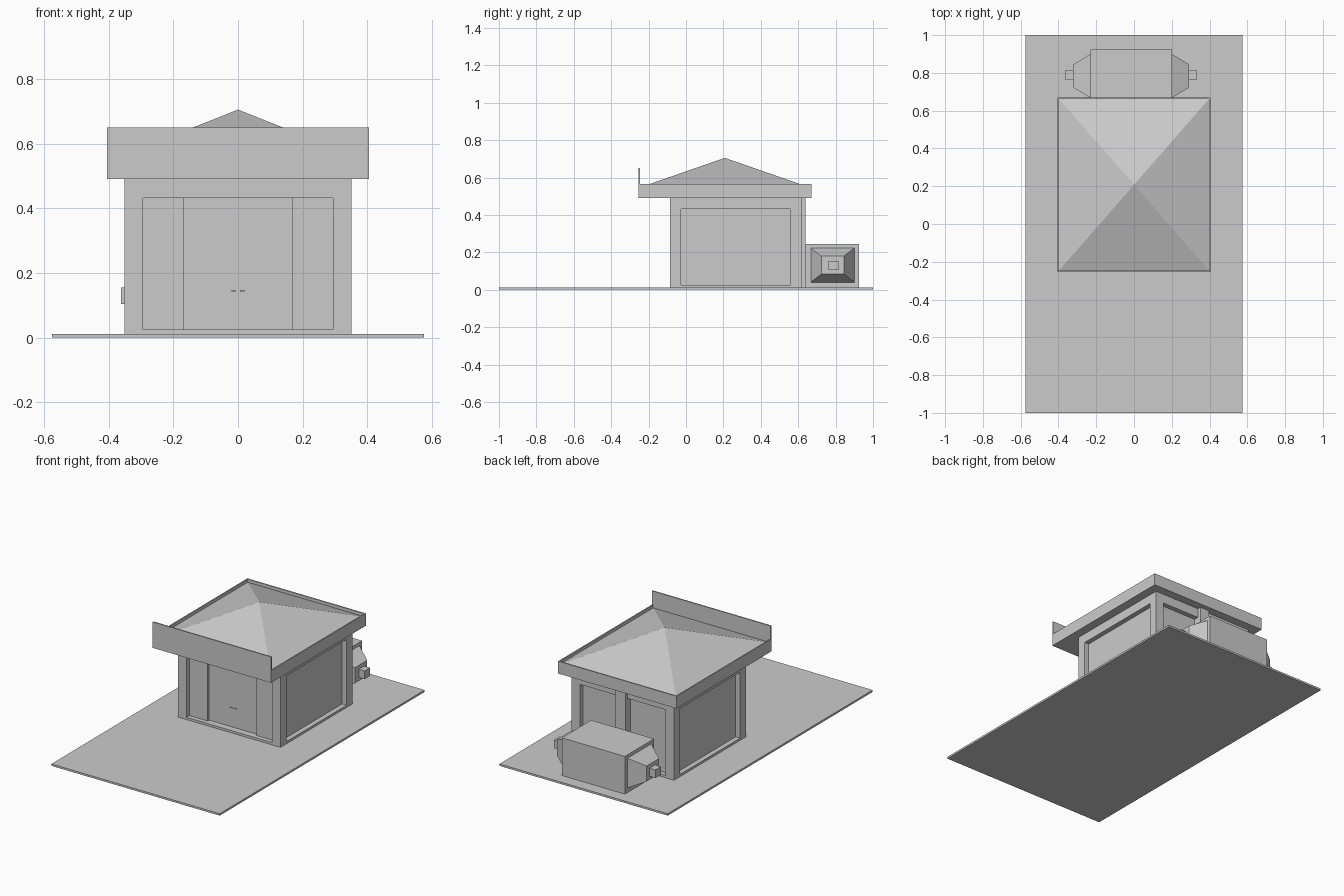
import bpy
import bmesh

old = bpy.data.objects.get("Cube")
if old:
    bpy.data.objects.remove(old, do_unlink=True)

GREY = (0.6, 0.6, 0.6, 1.0)
grey = bpy.data.materials.new("plain_grey")
grey.use_nodes = True
grey.diffuse_color = GREY
grey.node_tree.nodes["Principled BSDF"].inputs["Base Color"].default_value = GREY


def finish(name, bm):
    bmesh.ops.recalc_face_normals(bm, faces=bm.faces)
    mesh = bpy.data.meshes.new(name)
    bm.to_mesh(mesh)
    bm.free()
    mesh.materials.append(grey)
    obj = bpy.data.objects.new(name, mesh)
    bpy.context.collection.objects.link(obj)
    return obj


def box(name, x0, x1, y0, y1, z0, z1):
    bm = bmesh.new()
    for v in bmesh.ops.create_cube(bm, size=1)["verts"]:
        v.co = (x1 if v.co.x > 0 else x0,
                y1 if v.co.y > 0 else y0,
                z1 if v.co.z > 0 else z0)
    return finish(name, bm)


# Ground slab
GROUND = 0.012
box("ground_slab", -0.575, 0.575, -1, 1, 0, GROUND)

# Building: recessed core framed by posts, sills and headers
W, FRONT, BACK = 0.35, -0.085, 0.617
EAVE, POST, DEPTH = 0.49, 0.057, 0.03
SILL, HEAD = 0.026, 0.432
box("wall_core", -W + DEPTH, W - DEPTH, FRONT + 0.042, BACK - DEPTH, GROUND, EAVE)
for side, sx in (("left", 1), ("right", -1)):
    xs = sorted((sx * W, sx * (W - POST)))
    box(side + "_front_post", *xs, FRONT, FRONT + POST, GROUND, EAVE)
    box(side + "_back_post", *xs, BACK - POST, BACK, GROUND, EAVE)
    for part, z0, z1 in (("sill", GROUND, SILL), ("header", HEAD, EAVE)):
        box(side + "_" + part, *xs, FRONT + POST, BACK - POST, z0, z1)

inner = W - POST
for part, z0, z1 in (("sill", GROUND, SILL), ("header", HEAD, EAVE)):
    box("front_" + part, -inner, inner, FRONT, FRONT + POST, z0, z1)
    box("back_" + part, -inner, inner, BACK - POST, BACK, z0, z1)
box("back_mullion", -0.033, 0.033, BACK - POST, 0.64, GROUND, EAVE)

# Front side panels either side of the recessed doors, and door handles
for side, sx in (("left", 1), ("right", -1)):
    xs = sorted((sx * 0.167, sx * inner))
    box(side + "_front_panel", *xs, FRONT + 0.028, FRONT + 0.05, SILL, HEAD)
    xs = sorted((sx * 0.006, sx * 0.02))
    box(side + "_door_handle", *xs, FRONT + 0.036, FRONT + 0.05, 0.143, 0.147)

# Roof tray: soffit, fascia boards and tall front sign board
RX, RY0, RY1, RIM, T = 0.405, -0.255, 0.67, 0.566, 0.008
box("soffit", -RX + T, RX - T, RY0 + T, RY1 - T, EAVE, EAVE + 0.01)
box("front_sign_board", -RX, RX, RY0, RY0 + T, EAVE, 0.65)
box("back_fascia", -RX, RX, RY1 - T, RY1, EAVE, RIM)
box("left_fascia", RX - T, RX, RY0 + T, RY1 - T, EAVE, RIM)
box("right_fascia", -RX, -RX + T, RY0 + T, RY1 - T, EAVE, RIM)

# Pyramid roof inside the tray
bm = bmesh.new()
ROOF = 0.547
base = [bm.verts.new(p) for p in ((-RX + T, RY0 + T, ROOF), (RX - T, RY0 + T, ROOF),
                                  (RX - T, RY1 - T, ROOF), (-RX + T, RY1 - T, ROOF))]
apex = bm.verts.new((0, (RY0 + RY1) / 2, 0.705))
bm.faces.new(base)
for i in range(4):
    bm.faces.new((base[i], base[(i + 1) % 4], apex))
finish("pyramid_roof", bm)

# Rear equipment unit: box, tapered ends and end caps
UX0, UX1 = -0.23, 0.2
box("unit_body", UX0, UX1, 0.64, 0.925, GROUND, 0.245)
for side, x, sx in (("left", UX1, 1), ("right", UX0, -1)):
    near, far = x, x + sx * 0.092
    taper = box(side + "_unit_taper", min(near, far), max(near, far),
                0.667, 0.9, 0.04, 0.224)
    for v in taper.data.vertices:
        if abs(v.co.x - far) < 0.001:
            v.co.y = 0.784 + (v.co.y - 0.784) * 0.52
            v.co.z = 0.131 + (v.co.z - 0.131) * 0.52
    tip = far + sx * 0.04
    box(side + "_unit_cap", min(far, tip), max(far, tip), 0.762, 0.816, 0.105, 0.155)
